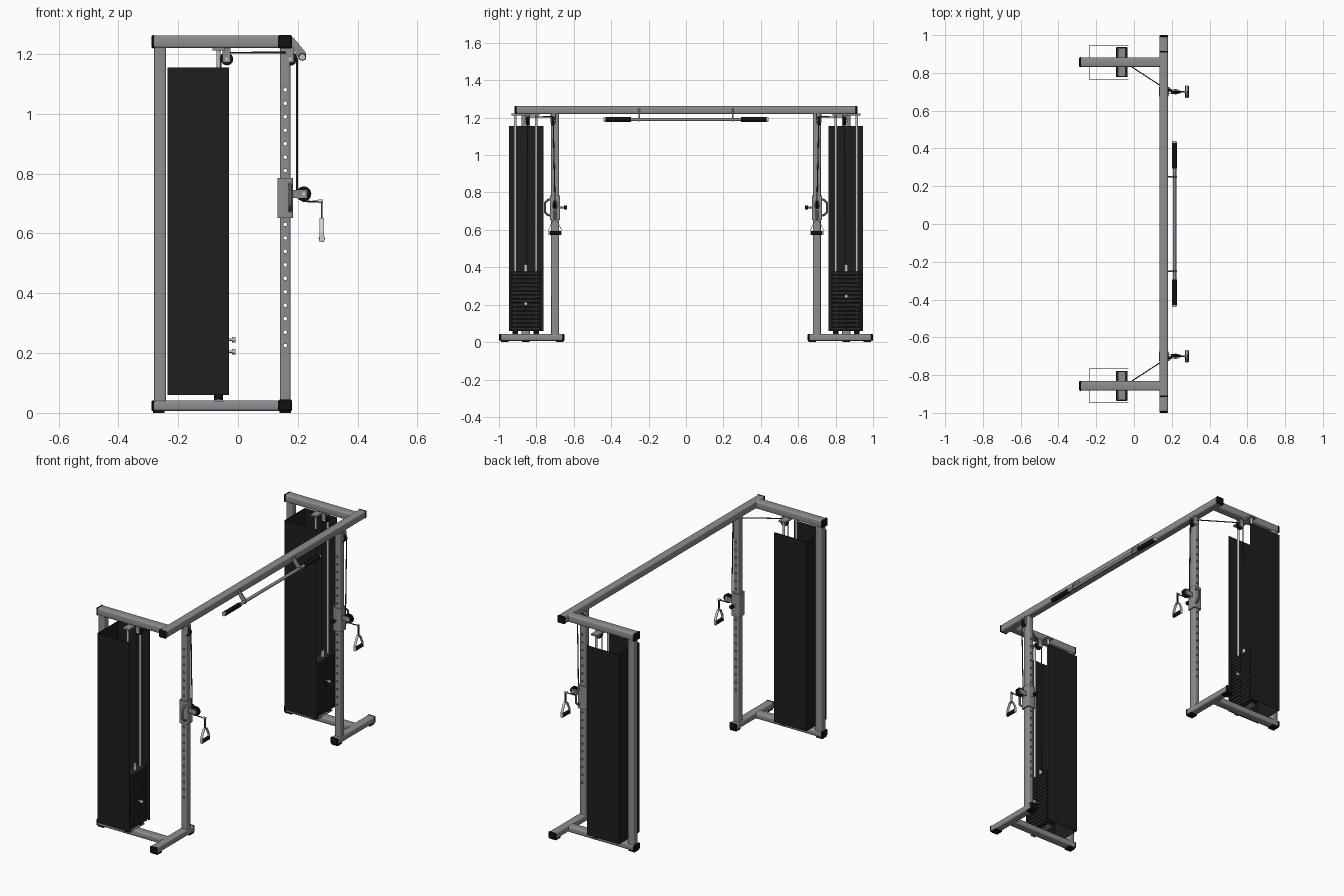
import bpy, bmesh, math
from mathutils import Vector, Matrix

if "Cube" in bpy.data.objects:
    bpy.data.objects.remove(bpy.data.objects["Cube"])


def material(name, c):
    m = bpy.data.materials.new(name)
    m.diffuse_color = (*c, 1)
    m.use_nodes = True
    m.node_tree.nodes["Principled BSDF"].inputs["Base Color"].default_value = m.diffuse_color
    return m


GREY = material("frame_grey", (0.27, 0.27, 0.28))
BLACK = material("shroud_black", (0.013, 0.013, 0.013))
RUBBER = material("rubber_black", (0.006, 0.006, 0.006))
PLATE = material("plate_black", (0.02, 0.02, 0.02))
STEEL = material("bright_steel", (0.55, 0.55, 0.55))
CABLE = material("cable_dark", (0.05, 0.05, 0.05))
PALE = material("handle_pale", (0.62, 0.62, 0.6))


def finish(name, bm, mat, smooth=True):
    bmesh.ops.recalc_face_normals(bm, faces=bm.faces)
    me = bpy.data.meshes.new(name)
    bm.to_mesh(me)
    bm.free()
    me.materials.append(mat)
    ob = bpy.data.objects.new(name, me)
    bpy.context.collection.objects.link(ob)
    if smooth:
        bpy.ops.object.select_all(action='DESELECT')
        ob.select_set(True)
        bpy.context.view_layer.objects.active = ob
        bpy.ops.object.shade_smooth_by_angle(angle=math.radians(40))
    return ob


def box(name, x, y, z, mat, bevel=0, axis=None):
    """Box from (min, max) ranges; bevels only edges along axis when given."""
    bm = bmesh.new()
    size = [r[1] - r[0] for r in (x, y, z)]
    mid = [(r[1] + r[0]) / 2 for r in (x, y, z)]
    bmesh.ops.create_cube(bm, size=1, matrix=Matrix.Translation(mid) @ Matrix.Diagonal((*[abs(s) for s in size], 1)))
    if bevel:
        es = [e for e in bm.edges if axis is None or
              abs((e.verts[0].co - e.verts[1].co).normalized()[axis]) > 0.9]
        bmesh.ops.bevel(bm, geom=es, offset=bevel, segments=3 if axis is not None else 1,
                        profile=0.5, affect='EDGES')
    return finish(name, bm, mat)


def add_cyl(bm, a, b, r, n=16):
    a, b = Vector(a), Vector(b)
    d = b - a
    mtx = Matrix.Translation((a + b) / 2) @ d.to_track_quat('Z', 'Y').to_matrix().to_4x4()
    bmesh.ops.create_cone(bm, cap_ends=True, segments=n, radius1=r, radius2=r, depth=d.length, matrix=mtx)


def cyl(name, a, b, r, mat, n=16):
    bm = bmesh.new()
    add_cyl(bm, a, b, r, n)
    return finish(name, bm, mat)


def wire(name, pts, r, mat, closed=False):
    cu = bpy.data.curves.new(name, 'CURVE')
    cu.dimensions = '3D'
    cu.bevel_depth, cu.bevel_resolution, cu.use_fill_caps = r, 2, True
    sp = cu.splines.new('POLY')
    sp.points.add(len(pts) - 1)
    for p, c in zip(sp.points, pts):
        p.co = (*c, 1)
    sp.use_cyclic_u = closed
    tmp = bpy.data.objects.new(name + "_curve", cu)
    me = bpy.data.meshes.new_from_object(tmp)
    bm = bmesh.new()
    bm.from_mesh(me)
    bpy.data.objects.remove(tmp)
    bpy.data.meshes.remove(me)
    return finish(name, bm, mat)


def arc(cx, cz, r, a0, a1, y, n=8):
    return [(cx + r * math.cos(math.radians(a0 + (a1 - a0) * i / n)), y,
             cz + r * math.sin(math.radians(a0 + (a1 - a0) * i / n))) for i in range(n + 1)]


def pulley(name, x, y, z, r):
    # grooved wheel spun about the y axis, plus axle
    bm = bmesh.new()
    prof = [(0, -.008), (r, -.008), (r, -.005), (r * .8, 0), (r, .005), (r, .008), (0, .008)]
    vs = [bm.verts.new((p, w, 0)) for p, w in prof]
    es = [bm.edges.new(vs[i:i + 2]) for i in range(len(vs) - 1)]
    bmesh.ops.spin(bm, geom=vs + es, cent=(0, 0, 0), axis=(0, 1, 0), angle=math.tau, steps=28)
    bmesh.ops.remove_doubles(bm, verts=bm.verts, dist=1e-5)
    bmesh.ops.translate(bm, verts=bm.verts, vec=(x, y, z))
    finish(name, bm, RUBBER)
    cyl(name + "_axle", (x, y - .015, z), (x, y + .015, z), .006, STEEL)


def side(s, tag, pin_z):
    def Y(a, b):
        return tuple(sorted((s * a, s * b)))
    yc = .857

    # frame tubes and end caps
    for nm, z0, z1 in (("base", .007, .041), ("top", 1.22, 1.262)):
        box(f"{tag}_{nm}_side_tube", (-.28, .14), Y(.832, .882), (z0, z1), GREY, .008, 0)
        box(f"{tag}_{nm}_side_cap", (-.29, -.278), Y(.831, .883), (z0 - .001, z1 + .001), RUBBER, .004)
    box(f"{tag}_foot_tube", (.135, .18), Y(.66, .99), (.007, .043), GREY, .008, 1)
    for a, b in ((.65, .662), (.988, 1.0)):
        box(f"{tag}_foot_cap", (.134, .181), Y(a, b), (.006, .044), RUBBER, .004)
    box(f"{tag}_top_beam_cap", (.134, .181), Y(.905, .917), (1.219, 1.263), RUBBER, .004)
    for x, y in ((-.265, .857), (.158, .675), (.158, .97)):
        box(f"{tag}_foot_pad", (x - .02, x + .02), Y(y - .02, y + .02), (0, .009), RUBBER)
    box(f"{tag}_rear_post", (-.28, -.24), Y(.835, .879), (.038, 1.223), GREY, .008, 2)

    # upright with a row of through holes
    post = box(f"{tag}_upright", (.14, .176), Y(.679, .721), (.04, 1.222), GREY, .007, 2)
    bm = bmesh.new()
    for i in range(20):
        z = .225 + .045 * i
        add_cyl(bm, (.158, s * .64, z), (.158, s * .76, z), .006, 10)
    cut = finish("hole_cutter", bm, GREY, False)
    cut.hide_render = True
    mod = post.modifiers.new("holes", 'BOOLEAN')
    mod.operation, mod.object, mod.solver = 'DIFFERENCE', cut, 'EXACT'
    bpy.context.view_layer.objects.active = post
    while post.modifiers[0] != mod:
        bpy.ops.object.modifier_move_up(modifier=mod.name)
    bpy.ops.object.modifier_apply(modifier=mod.name)
    bpy.data.objects.remove(cut)

    # shroud open towards the front posts
    o, i, t = .947, .762, .003
    prof = [(-.03, o), (-.235, o), (-.235, i), (-.03, i), (-.03, i + t), (-.235 + t, i + t),
            (-.235 + t, o - t), (-.03, o - t)]
    bm = bmesh.new()
    f = bm.faces.new([bm.verts.new((x, s * y, .06)) for x, y in prof])
    ext = bmesh.ops.extrude_face_region(bm, geom=[f])
    bmesh.ops.translate(bm, vec=(0, 0, 1.095), verts=[v for v in ext['geom'] if isinstance(v, bmesh.types.BMVert)])
    finish(f"{tag}_shroud", bm, BLACK, False)

    # weight stack, guide rods, selector pin
    for k in range(15):
        z = .062 + k * .0212
        box(f"{tag}_weight_plate_{k + 1}", (-.095, -.034), Y(yc - .08, yc + .08), (z, z + .0195), PLATE, .003)
        cyl(f"{tag}_pin_hole_{k + 1}", (-.036, s * yc, z + .01), (-.033, s * yc, z + .01), .004, RUBBER, 10)
    for dy in (-.056, .056):
        cyl(f"{tag}_guide_rod", (-.065, s * (yc + dy), .04), (-.065, s * (yc + dy), 1.22), .007, STEEL)
        cyl(f"{tag}_bumper", (-.065, s * (yc + dy), .04), (-.065, s * (yc + dy), .062), .015, RUBBER)
    box(f"{tag}_lower_rod_plate", (-.08, -.05), Y(yc - .075, yc + .075), (.038, .044), GREY)
    box(f"{tag}_upper_rod_plate", (-.085, -.045), Y(yc - .075, yc + .075), (1.212, 1.221), GREY)
    cyl(f"{tag}_stack_stem", (-.058, s * yc, .375), (-.058, s * yc, .415), .009, STEEL)
    cyl(f"{tag}_pin_shaft", (-.05, s * yc, pin_z), (-.018, s * yc, pin_z), .004, STEEL)
    cyl(f"{tag}_pin_knob", (-.02, s * yc, pin_z), (-.008, s * yc, pin_z), .009, STEEL)

    # overhead pulleys with brackets
    for nm, x, y, r in (("rear", -.037, .848, .021), ("front", .175, .71, .022)):
        pulley(f"{tag}_{nm}_pulley", x, s * y, 1.183, r)
        for dy in (-.012, .012):
            box(f"{tag}_{nm}_pulley_bracket", (x - .014, x + .012), Y(y + dy - .002, y + dy + .002),
                (1.172, 1.222), GREY)

    # cable over both pulleys down to the carriage
    pts = [(-.058, s * .85, .41), (-.058, s * .848, 1.183)] + arc(-.037, 1.183, .021, 160, 90, s * .848, 4)
    pts += arc(.175, 1.183, .022, 90, 0, s * .71, 5) + [(.197, s * .70, .74)]
    wire(f"{tag}_cable", pts, .003, CABLE)

    # sliding carriage, grip loop, locking knob
    box(f"{tag}_carriage", (.132, .184), Y(.673, .727), (.652, .785), GREY, .006, 2)
    wire(f"{tag}_carriage_loop", [(.174, s * y, z) for y, z in
         ((.72, .675), (.74, .68), (.755, .695), (.755, .745), (.74, .76), (.72, .765))], .006, GREY)
    cyl(f"{tag}_lock_shaft", (.158, s * .675, .72), (.158, s * .65, .72), .005, STEEL)
    cyl(f"{tag}_lock_knob", (.158, s * .652, .72), (.158, s * .635, .72), .011, RUBBER)
    pulley(f"{tag}_carriage_pulley", .22, s * .70, .732, .025)
    for dy in (-.011, .011):
        box(f"{tag}_pulley_arm", (.18, .232), Y(.70 + dy - .002, .70 + dy + .002), (.718, .746), GREY, .001)

    # hanging stirrup handle
    y = s * .70
    wire(f"{tag}_handle_cable", [(.215, y, .709), (.245, y, .706), (.278, y, .708)], .003, CABLE)
    cyl(f"{tag}_cable_stop", (.268, y, .708), (.284, y, .708), .006, STEEL)
    wire(f"{tag}_clip", [(.28, y + a, z) for a, z in ((-.005, .70), (0, .71), (.005, .70), (.005, .66),
         (0, .65), (-.005, .66))], .0025, CABLE, True)
    # flat strap swept round the stirrup outline
    out = [(-.034, .572), (-.034, .605), (-.016, .643), (-.008, .652), (.008, .652), (.016, .643),
           (.034, .605), (.034, .572)]
    bm = bmesh.new()
    rows = [[bm.verts.new((x, y + a * k, .572 + (z - .572) * k)) for x, k in
             ((.273, 1), (.287, 1), (.287, .93), (.273, .93))] for a, z in out]
    for p, q in zip(rows, rows[1:]):
        for j in range(4):
            bm.faces.new((p[j], p[j - 1], q[j - 1], q[j]))
    bm.faces.new(rows[0])
    bm.faces.new(rows[-1])
    finish(f"{tag}_stirrup", bm, PALE, False)
    cyl(f"{tag}_handle_grip", (.28, y - .031, .583), (.28, y + .031, .583), .0105, RUBBER)

    # pull-up bar grip and hanger
    cyl(f"{tag}_bar_grip", (.215, s * .295, 1.19), (.215, s * .43, 1.19), .013, RUBBER)
    cyl(f"{tag}_bar_end", (.215, s * .43, 1.19), (.215, s * .44, 1.19), .011, STEEL)
    bm = bmesh.new()
    hang = [(.178, 1.255), (.185, 1.255), (.228, 1.203), (.225, 1.18), (.208, 1.18), (.178, 1.225)]
    f = bm.faces.new([bm.verts.new((x, s * .25 - .003, z)) for x, z in hang])
    ext = bmesh.ops.extrude_face_region(bm, geom=[f])
    bmesh.ops.translate(bm, vec=(0, .006, 0), verts=[v for v in ext['geom'] if isinstance(v, bmesh.types.BMVert)])
    finish(f"{tag}_bar_hanger", bm, GREY, False)


# beam joining the two towers and the pull-up bar
box("top_beam", (.135, .18), (-.907, .907), (1.22, 1.262), GREY, .008, 1)
cyl("pull_up_bar", (.215, -.43, 1.19), (.215, .43, 1.19), .009, GREY)
side(-1, "left", .205)
side(1, "right", .245)
